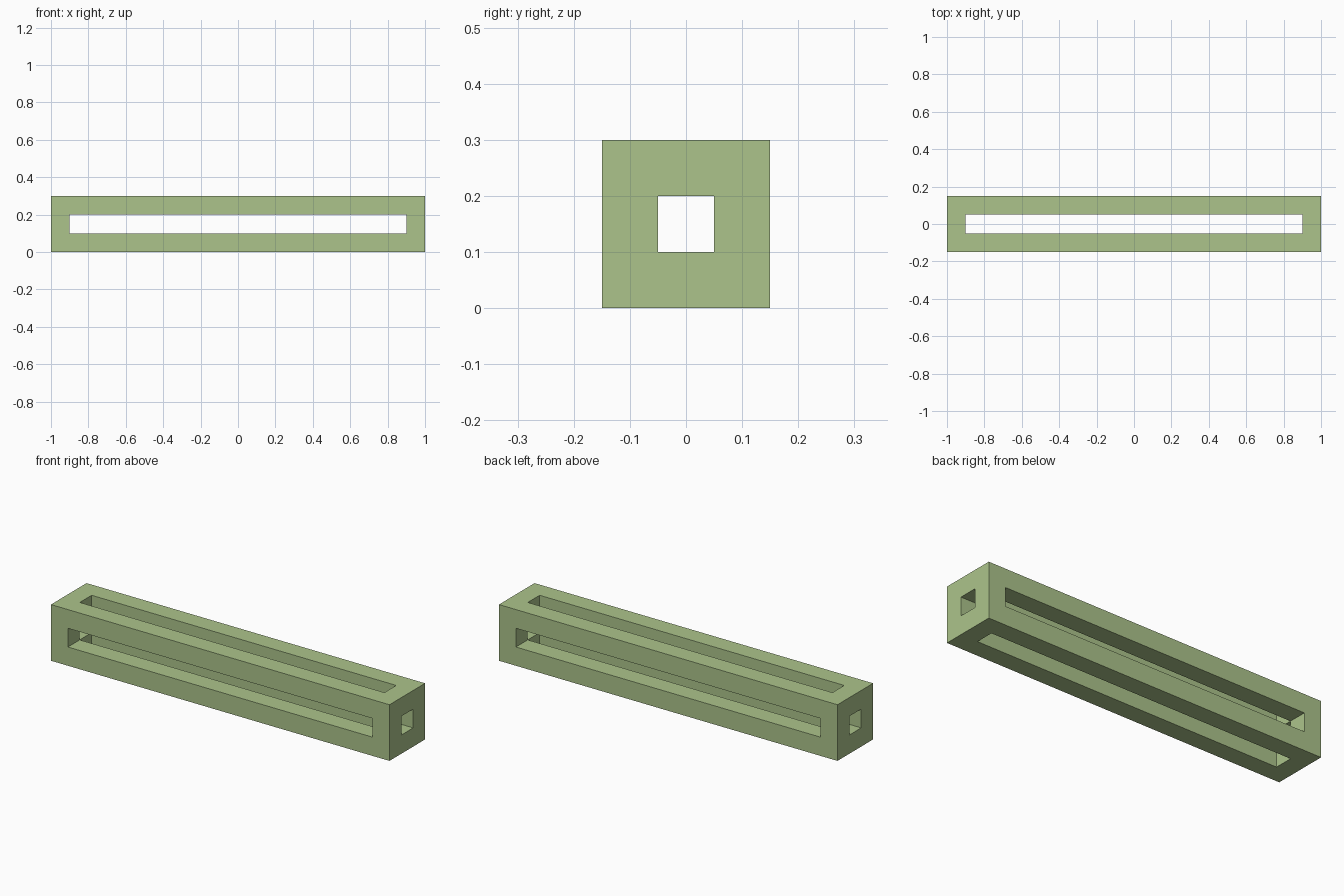
import bpy, bmesh
from itertools import product

if "Cube" in bpy.data.objects:
    bpy.data.objects.remove(bpy.data.objects["Cube"])

# Single sage green colour
green = bpy.data.materials.new("sage_green")
green.diffuse_color = (0.413, 0.552, 0.258, 1)
green.use_nodes = True
green.node_tree.nodes["Principled BSDF"].inputs["Base Color"].default_value = green.diffuse_color

# Grid planes: bar thickness is 0.1 in every direction
planes = [(-1, -0.9, 0.9, 1), (-0.15, -0.05, 0.05, 0.15), (0, 0.1, 0.2, 0.3)]


def solid(cell):
    """Corner and edge cells are solid; slots and core are empty."""
    return all(0 <= i <= 2 for i in cell) and sum(i == 1 for i in cell) < 2


# Open beam: outer skin and slot walls as one clean closed mesh
bm = bmesh.new()
verts = {k: bm.verts.new([planes[a][k[a]] for a in range(3)])
         for k in product(range(4), repeat=3)}
for cell in product(range(3), repeat=3):
    if not solid(cell):
        continue
    for axis, side in product(range(3), (0, 1)):
        neighbour = list(cell)
        neighbour[axis] += 2 * side - 1
        if solid(neighbour):
            continue
        u, v = (axis + 1) % 3, (axis + 2) % 3
        ring = []
        for du, dv in ((0, 0), (1, 0), (1, 1), (0, 1)):
            k = list(cell)
            k[axis] += side
            k[u] += du
            k[v] += dv
            ring.append(verts[tuple(k)])
        bm.faces.new(ring if side else ring[::-1])

mesh = bpy.data.meshes.new("slotted_beam")
bm.to_mesh(mesh)
bm.free()
mesh.materials.append(green)
beam = bpy.data.objects.new("slotted_beam", mesh)
bpy.context.collection.objects.link(beam)
